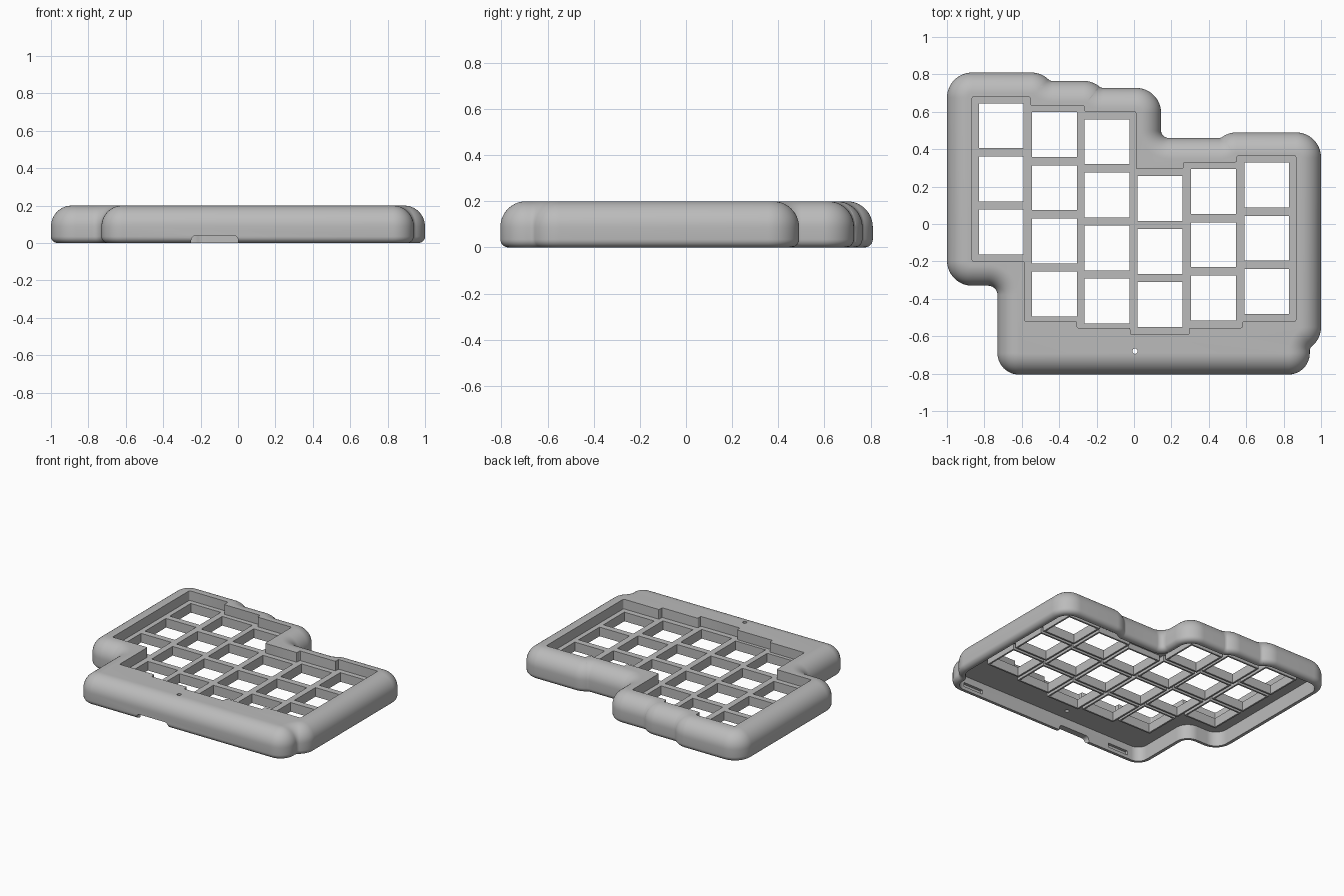
import bpy, bmesh
from math import acos, cos, sin, tan, pi
from mathutils import Vector as V

if "Cube" in bpy.data.objects:
    bpy.data.objects.remove(bpy.data.objects["Cube"])

grey = bpy.data.materials.new("plain grey")
grey.use_nodes = True
colour = (0.5, 0.5, 0.5, 1)
grey.diffuse_color = colour
grey.node_tree.nodes["Principled BSDF"].inputs["Base Color"].default_value = colour

HEIGHT, CEILING, PLATE_TOP = 0.2, 0.105, 0.13
EDGE, INNER = 0.135, 0.03      # convex and concave radii of the outline
HOLE, PITCH = 0.24, 0.284


def make(name, bm):
    bmesh.ops.recalc_face_normals(bm, faces=bm.faces)
    mesh = bpy.data.meshes.new(name)
    bm.to_mesh(mesh)
    bm.free()
    mesh.materials.append(grey)
    ob = bpy.data.objects.new(name, mesh)
    bpy.context.collection.objects.link(ob)
    return ob


def step(p, u, n, h):
    """Soft step in the outline: convex arc from p along u, dropping h against n."""
    p, u, n = V(p), V(u), V(n)
    a = acos(1 - h / (EDGE + INNER))
    t = tan(a / 2)
    top = p + u * EDGE * t
    low = top + (u * cos(a) - n * sin(a)) * (EDGE + INNER) * t
    return [(top, EDGE), (low, INNER)]


def fillet(corners, segs=14):
    """Round a counter-clockwise polygon; gives (point, outward normal) pairs."""
    out = []
    for i, (p, r) in enumerate(corners):
        p = V(p)
        a = (p - V(corners[i - 1][0])).normalized()
        b = (V(corners[(i + 1) % len(corners)][0]) - p).normalized()
        turn = -a.angle_signed(b)
        side = 1 if turn > 0 else -1
        na = V((a.y, -a.x))
        centre = p - a * r * tan(abs(turn) / 2) - na * r * side
        for k in range(segs + 1):
            w = turn * k / segs
            n = V((na.x * cos(w) - na.y * sin(w), na.x * sin(w) + na.y * cos(w)))
            out.append((centre + n * r * side, n))
    return out


def loft(name, outline, profile):
    """Stack inset copies of the outline; profile holds (inset, z)."""
    bm = bmesh.new()
    rings = []
    for inset, z in profile:
        rings.append([bm.verts.new((*(p - n * inset), z)) for p, n in outline])
    for lo, hi in zip(rings, rings[1:]):
        for i in range(len(lo)):
            bm.faces.new((lo[i - 1], lo[i], hi[i], hi[i - 1]))
    bm.faces.new(rings[0])
    bm.faces.new(rings[-1])
    return make(name, bm)


def box(bm, x, y, z, sx, sy, sz):
    vs = bmesh.ops.create_cube(bm, size=1)["verts"]
    bmesh.ops.scale(bm, vec=(sx, sy, sz), verts=vs)
    bmesh.ops.translate(bm, vec=(x, y, z), verts=vs)


def cut(body, cutter):
    cutter.hide_render = True
    mod = body.modifiers.new("cut", "BOOLEAN")
    mod.operation = "DIFFERENCE"
    mod.solver = "EXACT"
    mod.object = cutter
    bpy.context.view_layer.objects.active = body
    bpy.ops.object.modifier_apply(modifier=mod.name)
    bpy.data.objects.remove(cutter)


# Case shell: rounded outside, open hollow underneath
back, right = (0, 1), (1, 0)
outline = fillet(
    [((-0.73, -0.805), 0.115), ((0.94, -0.805), 0.115)]
    + step((1, -0.55), (0, -1), right, 0.06)[::-1]
    + [((1, 0.49), EDGE)]
    + step((0.55, 0.49), (-1, 0), back, 0.03)
    + [((0.145, 0.46), 0.04), ((0.145, 0.728), EDGE)]
    + step((-0.27, 0.765), right, back, 0.037)[::-1]
    + step((-0.55, 0.81), right, back, 0.045)[::-1]
    + [((-1, 0.81), EDGE), ((-1, -0.33), EDGE), ((-0.73, -0.33), 0.05)])

profile = [(0.045, CEILING), (0.045, 0)]
low_r, top_r = 0.035, 0.112
for k in range(7):
    a = pi / 2 * k / 6
    profile.append((low_r * (1 - sin(a)), low_r * (1 - cos(a))))
for k in range(15):
    a = pi / 2 * k / 14
    profile.append((top_r * (1 - cos(a)), HEIGHT - top_r * (1 - sin(a))))
case = loft("case", outline, profile)

# Stepped key well sunk into the top
well = [(-0.865, -0.2), (-0.585, -0.2), (-0.585, -0.52), (-0.305, -0.52),
        (-0.305, -0.555), (-0.02, -0.555), (-0.02, -0.59), (0.295, -0.59),
        (0.295, -0.555), (0.58, -0.555), (0.58, -0.52), (0.865, -0.52),
        (0.865, 0.365), (0.55, 0.365), (0.55, 0.33), (0.265, 0.33),
        (0.265, 0.295), (0.01, 0.295), (0.01, 0.6), (-0.265, 0.6),
        (-0.265, 0.633), (-0.555, 0.633), (-0.555, 0.68), (-0.865, 0.68)]
cut(case, loft("well_cutter", fillet([(p, 0.008) for p in well], 3),
               [(0, PLATE_TOP), (0, HEIGHT + 0.1)]))

# Switch openings and the collars below them: column x, top y, row count
columns = [(-0.71, 0.645, 3), (-0.425, 0.598, 4), (-0.145, 0.56, 4),
           (0.14, 0.257, 3), (0.425, 0.293, 3), (0.71, 0.328, 3)]
holes, collars = bmesh.new(), bmesh.new()
wall, drop = 0.012, 0.045
for x, top, rows in columns:
    for row in range(rows):
        y = top - HOLE / 2 - row * PITCH
        box(holes, x, y, 0.1, HOLE, HOLE, 0.4)
        z = CEILING - drop / 2 + 0.004
        for s in (-1, 1):
            off = s * (HOLE + wall) / 2
            box(collars, x + off, y, z, wall, HOLE + 2 * wall, drop)
            box(collars, x, y + off, z, HOLE, wall, drop)
cut(case, make("hole_cutter", holes))
make("switch_collars", collars)

# Reset pin hole in the front deck
pin = bmesh.new()
bmesh.ops.create_cone(pin, cap_ends=True, segments=24, radius1=0.014, radius2=0.014, depth=1)
bmesh.ops.translate(pin, vec=(0.005, -0.68, 0), verts=pin.verts)
cut(case, make("pin_cutter", pin))

# Rounded cable notch under the front wall
notch = loft("notch_cutter", fillet([((-0.25, -0.1), 0.01), ((0, -0.1), 0.01),
                                     ((0, 0.04), 0.025), ((-0.25, 0.04), 0.025)], 6),
             [(0, 0.7), (0, 0.9)])
notch.rotation_euler.x = pi / 2
bpy.context.view_layer.update()
cut(case, notch)

# Shallow latch slots inside the front wall
slots = bmesh.new()
for x in (-0.5, 0.74):
    box(slots, x, -0.76, 0.04, 0.16, 0.04, 0.03)
cut(case, make("slot_cutter", slots))

bpy.ops.object.select_all(action="DESELECT")
case.select_set(True)
bpy.context.view_layer.objects.active = case
bpy.ops.object.shade_smooth_by_angle(angle=pi / 6)
